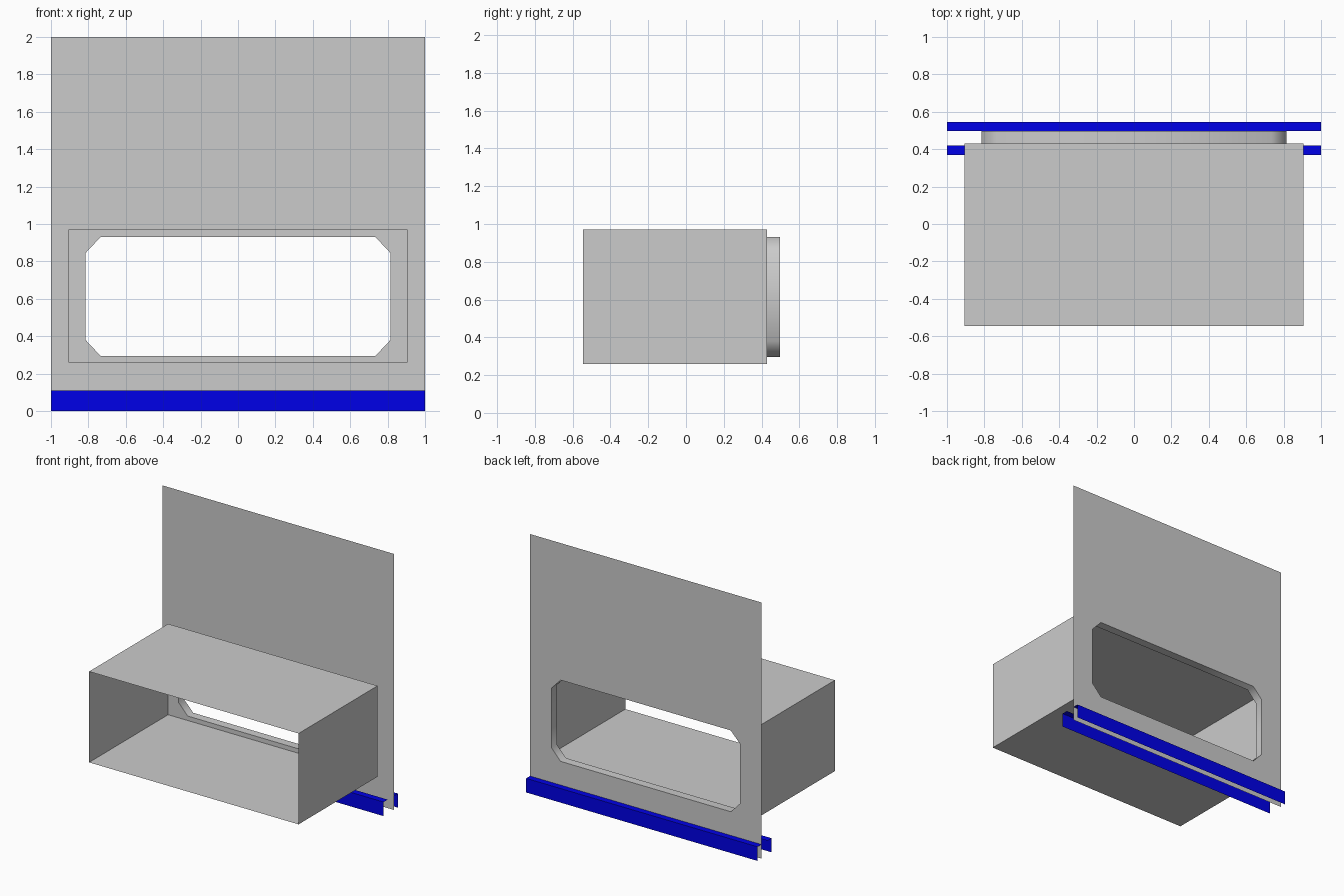
import bpy, bmesh

if "Cube" in bpy.data.objects:
    bpy.data.objects.remove(bpy.data.objects["Cube"])

WALL_Y, BACK_Y, FRONT_Y = 0.497, 0.43, -0.545

# chamfered opening shared by wall, box back and sleeve (x, z)
HOLE = [(0.815, 0.845), (0.735, 0.93), (-0.735, 0.93), (-0.815, 0.845),
        (-0.815, 0.38), (-0.735, 0.295), (0.735, 0.295), (0.815, 0.38)]


def rect(x, z0, z1):
    return [(x, z1), (-x, z1), (-x, z0), (x, z0)]


def finish(name, bm):
    me = bpy.data.meshes.new(name)
    bm.to_mesh(me)
    bm.free()
    ob = bpy.data.objects.new(name, me)
    bpy.context.collection.objects.link(ob)
    return ob


def plate(name, outline, hole, y, ny):
    """Flat sheet facing along y with an opening."""
    bm = bmesh.new()
    for loop in (outline, hole):
        vs = [bm.verts.new((x, y, z)) for x, z in loop]
        for a, b in zip(vs, vs[1:] + vs[:1]):
            bm.edges.new((a, b))
    bmesh.ops.triangle_fill(bm, use_beauty=True, edges=bm.edges[:], normal=(0, ny, 0))
    for f in bm.faces:
        f.normal_update()
        if f.normal.y * ny < 0:
            f.normal_flip()
    return finish(name, bm)


def sleeve(name, loop, y0, y1, smooth=False):
    """Open tube following a closed x-z outline."""
    bm = bmesh.new()
    a = [bm.verts.new((x, y0, z)) for x, z in loop]
    b = [bm.verts.new((x, y1, z)) for x, z in loop]
    n = len(loop)
    for i in range(n):
        j = (i + 1) % n
        f = bm.faces.new((a[i], b[i], b[j], a[j]))
        f.smooth = smooth
    for f in bm.faces:
        f.normal_update()
        c = f.calc_center_median()
        if f.normal.x * c.x + f.normal.z * (c.z - 0.61) < 0:
            f.normal_flip()
    return finish(name, bm)


blue = bpy.data.materials.new("rail_blue")
blue.diffuse_color = (0.0, 0.0, 0.8, 1)
blue.use_nodes = True
blue.node_tree.nodes["Principled BSDF"].inputs["Base Color"].default_value = blue.diffuse_color


def rail(name, y_inner, y_outer):
    """L-shaped rail: flat top plus outer face, open ends."""
    bm = bmesh.new()
    profile = [(y_inner, 0.11), (y_outer, 0.11), (y_outer, 0.0)]
    rows = [[bm.verts.new((x, y, z)) for x in (-1, 1)] for y, z in profile]
    for p, q in zip(rows, rows[1:]):
        bm.faces.new((p[0], p[1], q[1], q[0]))
    for f in bm.faces:
        f.normal_update()
        out = f.normal.z if abs(f.normal.z) > 0.5 else f.normal.y * (y_outer - y_inner)
        if out < 0:
            f.normal_flip()
    finish(name, bm).data.materials.append(blue)


# wall panel with opening
plate("wall_panel", rect(1.0, 0.0, 2.0), HOLE, WALL_Y, 1)

# box open at the front, with its pierced back
BOX = rect(0.905, 0.26, 0.97)
sleeve("box_shell", BOX, FRONT_Y, BACK_Y)
plate("box_back", BOX, HOLE, BACK_Y, 1)

# short sleeve joining box and wall
sleeve("opening_sleeve", HOLE, BACK_Y, WALL_Y, smooth=True)

# rails behind and in front of the wall
rail("back_rail", 0.497, 0.545)
rail("front_rail", 0.42, 0.37)
